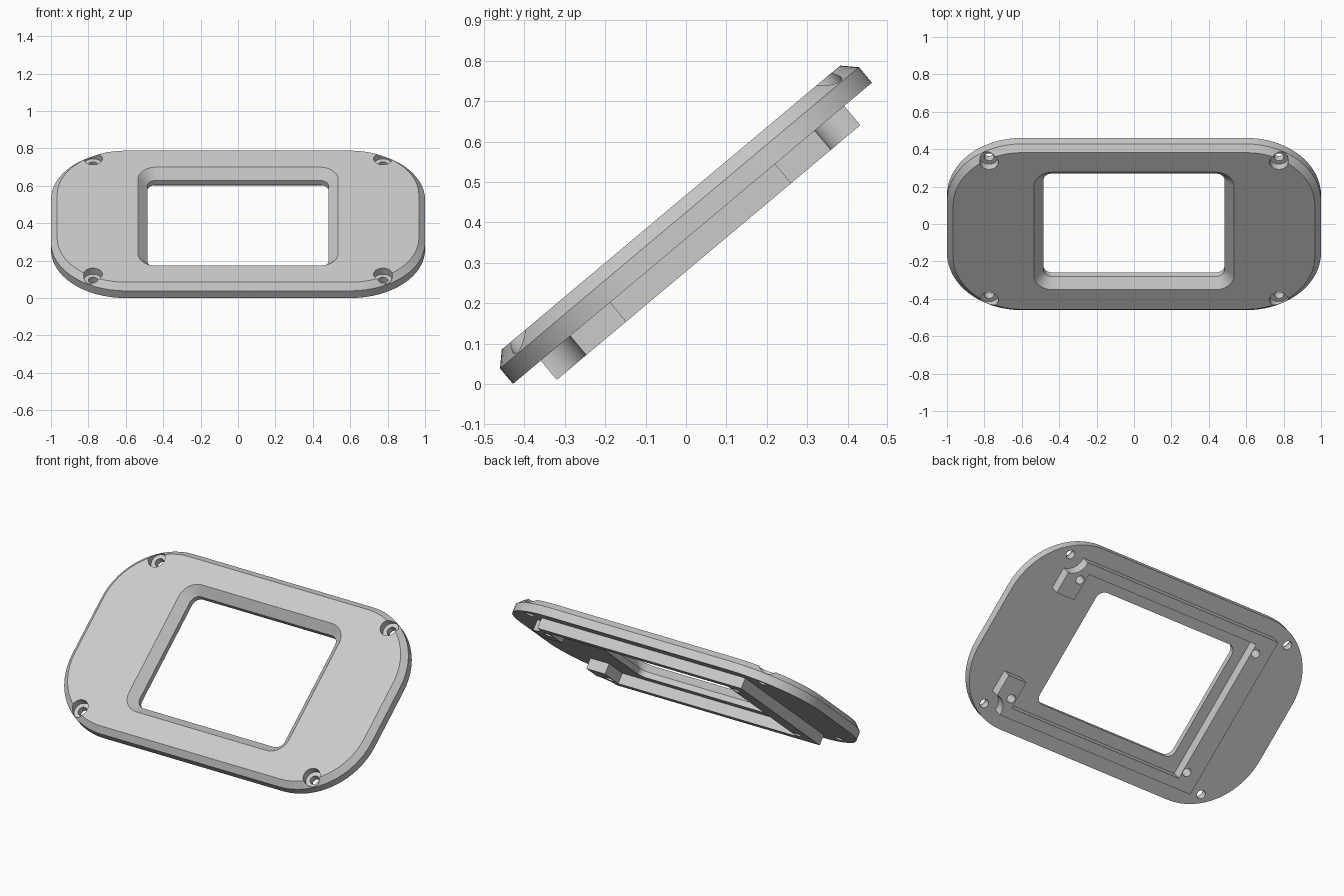
import bpy, bmesh, math
from mathutils import Matrix, Vector

cube = bpy.data.objects.get("Cube")
if cube:
    bpy.data.objects.remove(cube, do_unlink=True)

# The whole piece is modelled flat, then tilted about x
TILT = Matrix.Translation((0, 0.016, 0.373)) @ Matrix.Rotation(math.radians(40), 4, 'X')

grey = bpy.data.materials.new("light_grey")
grey.use_nodes = True
GREY = (0.6, 0.6, 0.6, 1)
grey.diffuse_color = GREY
grey.node_tree.nodes["Principled BSDF"].inputs["Base Color"].default_value = GREY


def make_object(name, bm):
    bmesh.ops.recalc_face_normals(bm, faces=bm.faces)
    mesh = bpy.data.meshes.new(name)
    bm.to_mesh(mesh)
    bm.free()
    mesh.materials.append(grey)
    obj = bpy.data.objects.new(name, mesh)
    obj.matrix_world = TILT
    bpy.context.collection.objects.link(obj)
    return obj


def rounded_ring(bm, half_x, half_y, radius, z, steps=16):
    verts = []
    for corner, (sx, sy) in enumerate([(1, 1), (-1, 1), (-1, -1), (1, -1)]):
        for i in range(steps + 1):
            a = math.pi / 2 * (corner + i / steps)
            verts.append(bm.verts.new((sx * (half_x - radius) + radius * math.cos(a),
                                       sy * (half_y - radius) + radius * math.sin(a), z)))
    return verts


def hole_cutter(name, spots, radius, z0, z1):
    bm = bmesh.new()
    for x, y in spots:
        bmesh.ops.create_cone(bm, cap_ends=True, segments=32, radius1=radius, radius2=radius,
                              depth=z1 - z0, matrix=Matrix.Translation((x, y, (z0 + z1) / 2)))
    obj = make_object(name, bm)
    obj.hide_render = True
    return obj


def cut(obj, cutters):
    for cutter in cutters:
        mod = obj.modifiers.new("cut", 'BOOLEAN')
        mod.operation = 'DIFFERENCE'
        mod.solver = 'EXACT'
        mod.object = cutter
    bpy.context.view_layer.update()
    deps = bpy.context.evaluated_depsgraph_get()
    mesh = bpy.data.meshes.new_from_object(obj.evaluated_get(deps))
    obj.modifiers.clear()
    obj.data = mesh


# Bezel plate: closed loft from the outer wall over the top and down the window
bm = bmesh.new()
rings = [rounded_ring(bm, *spec) for spec in [
    (1.0, 0.58, 0.40, 0), (1.0, 0.58, 0.40, 0.05), (0.967, 0.547, 0.367, 0.083),
    (0.535, 0.41, 0.10, 0.083), (0.485, 0.36, 0.05, 0.033), (0.485, 0.36, 0.05, 0)]]
for r, ring in enumerate(rings):
    nxt = rings[(r + 1) % len(rings)]
    for i in range(len(ring)):
        j = (i + 1) % len(ring)
        bm.faces.new((ring[i], ring[j], nxt[j], nxt[i]))
plate = make_object("bezel_plate", bm)

# Rear rail: a C-shaped frame whose open ends curve around the screw holes
SCREW = Vector((0.775, 0.48))
half = [Vector((-0.67, 0.49))]
for i in range(13):
    a = math.radians(173 + (267 - 173) * i / 12)
    half.append(SCREW + 0.085 * Vector((math.cos(a), math.sin(a))))
half += [Vector(p) for p in [(0.77, 0.266), (0.645, 0.266), (0.645, 0.43), (-0.55, 0.43)]]
outline = half + [Vector((p.x, -p.y)) for p in reversed(half)]
bm = bmesh.new()
base = bm.faces.new([bm.verts.new((p.x, p.y, -0.062)) for p in outline])
top = bmesh.ops.extrude_face_region(bm, geom=[base])
bmesh.ops.translate(bm, vec=(0, 0, 0.07),
                    verts=[g for g in top["geom"] if isinstance(g, bmesh.types.BMVert)])
rail = make_object("rear_rail", bm)

# Counterbored screw holes and blind pilot holes
corners = [(sx * SCREW.x, sy * SCREW.y) for sx in (1, -1) for sy in (1, -1)]
pilots = [(x, sy * 0.382) for x in (0.678, -0.578) for sy in (1, -1)]
through = hole_cutter("screw_hole_cutter", corners, 0.026, -0.2, 0.2)
bore = hole_cutter("counterbore_cutter", corners, 0.05, 0.04, 0.2)
pilot = hole_cutter("pilot_hole_cutter", pilots, 0.025, -0.2, 0.03)
cut(plate, [through, bore, pilot])
cut(rail, [pilot])
for cutter in (through, bore, pilot):
    bpy.data.objects.remove(cutter, do_unlink=True)

# Smooth the curved walls, keep edges sharp
for obj in bpy.context.view_layer.objects:
    obj.select_set(obj in (plate, rail))
bpy.context.view_layer.objects.active = plate
bpy.ops.object.shade_smooth_by_angle(angle=math.radians(25))
